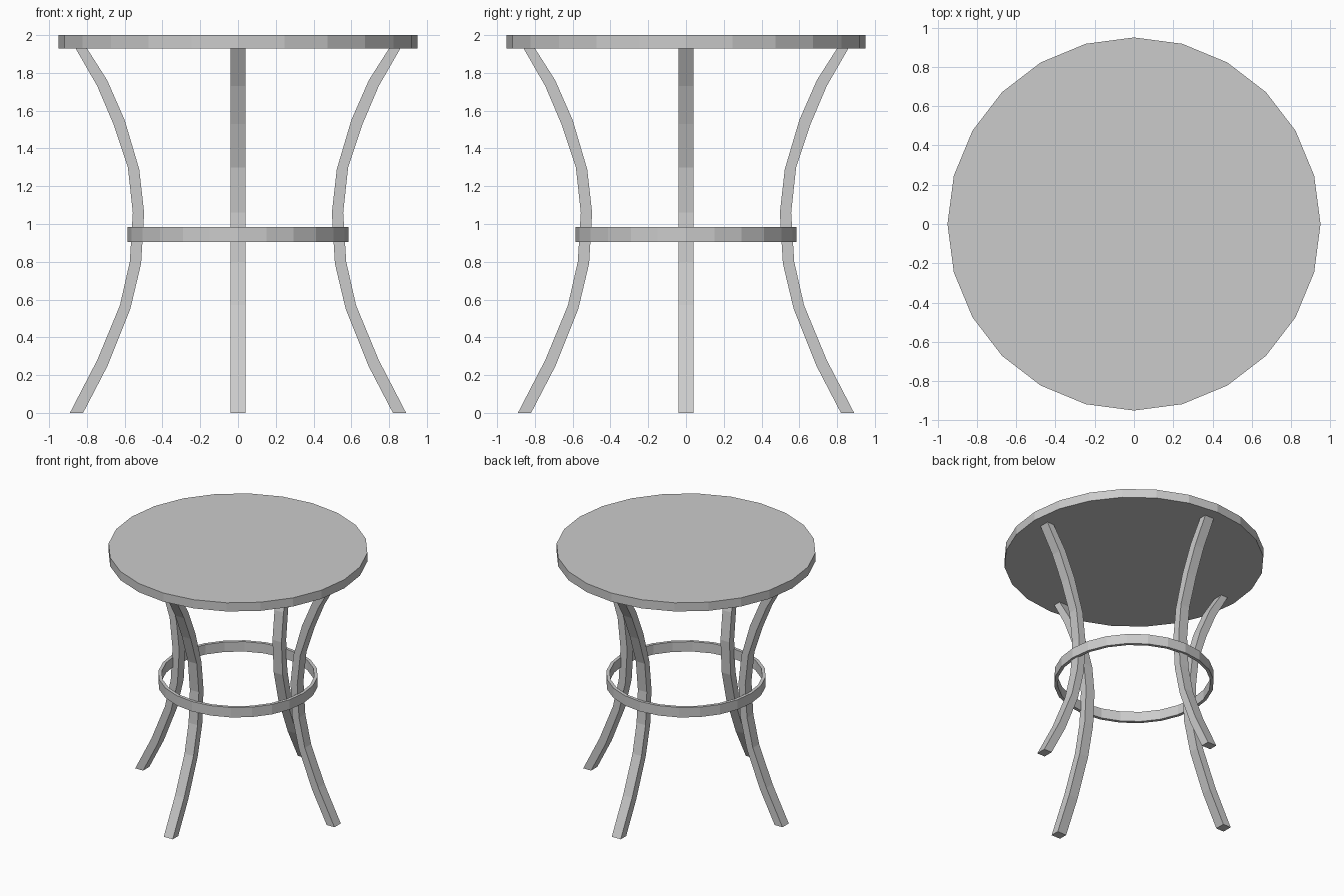
import bpy, bmesh
from math import cos, sin, pi

cube = bpy.data.objects.get("Cube")
if cube:
    bpy.data.objects.remove(cube, do_unlink=True)

grey = bpy.data.materials.new("plain grey")
grey.use_nodes = True
grey.diffuse_color = (0.6, 0.6, 0.6, 1)
grey.node_tree.nodes["Principled BSDF"].inputs["Base Color"].default_value = (0.6, 0.6, 0.6, 1)

SIDES = 24


def finish(name, bm):
    bmesh.ops.recalc_face_normals(bm, faces=bm.faces)
    mesh = bpy.data.meshes.new(name)
    bm.to_mesh(mesh)
    bm.free()
    mesh.materials.append(grey)
    obj = bpy.data.objects.new(name, mesh)
    bpy.context.collection.objects.link(obj)
    return obj


def circle(bm, radius, z):
    return [bm.verts.new((radius * cos(2 * pi * i / SIDES), radius * sin(2 * pi * i / SIDES), z))
            for i in range(SIDES)]


def bridge(bm, a, b):
    n = len(a)
    for i in range(n):
        j = (i + 1) % n
        bm.faces.new((a[i], a[j], b[j], b[i]))


# Round table top
bm = bmesh.new()
low, high = circle(bm, 0.95, 1.93), circle(bm, 0.95, 2.0)
bridge(bm, low, high)
bm.faces.new(low)
bm.faces.new(high)
finish("table_top", bm)

# Flat band joining the legs
bm = bmesh.new()
loops = [circle(bm, r, z) for r, z in ((0.585, 0.905), (0.585, 0.985), (0.56, 0.985), (0.56, 0.905))]
for k in range(4):
    bridge(bm, loops[k], loops[(k + 1) % 4])
finish("brace_ring", bm)

# Curved legs: (inner radius, inner z, outer radius, outer z) at each joint
LEG = [(0.82, 0, 0.89, 0), (0.69, 0.25, 0.745, 0.28), (0.57, 0.55, 0.625, 0.57),
       (0.513, 0.79, 0.573, 0.8), (0.497, 1.06, 0.557, 1.06), (0.523, 1.29, 0.583, 1.3),
       (0.6, 1.55, 0.66, 1.53), (0.692, 1.76, 0.745, 1.73), (0.80, 1.93, 0.86, 1.93)]
HALF = 0.04


def leg(name, angle):
    bm = bmesh.new()
    rings = []
    for ri, zi, ro, zo in LEG:
        corners = ((ri, -HALF, zi), (ro, -HALF, zo), (ro, HALF, zo), (ri, HALF, zi))
        rings.append([bm.verts.new(c) for c in corners])
    for a, b in zip(rings, rings[1:]):
        bridge(bm, a, b)
    bm.faces.new(rings[0])
    bm.faces.new(rings[-1])
    finish(name, bm).rotation_euler.z = angle


for i, side in enumerate(("left", "back", "right", "front")):
    leg(side + "_leg", i * pi / 2)
